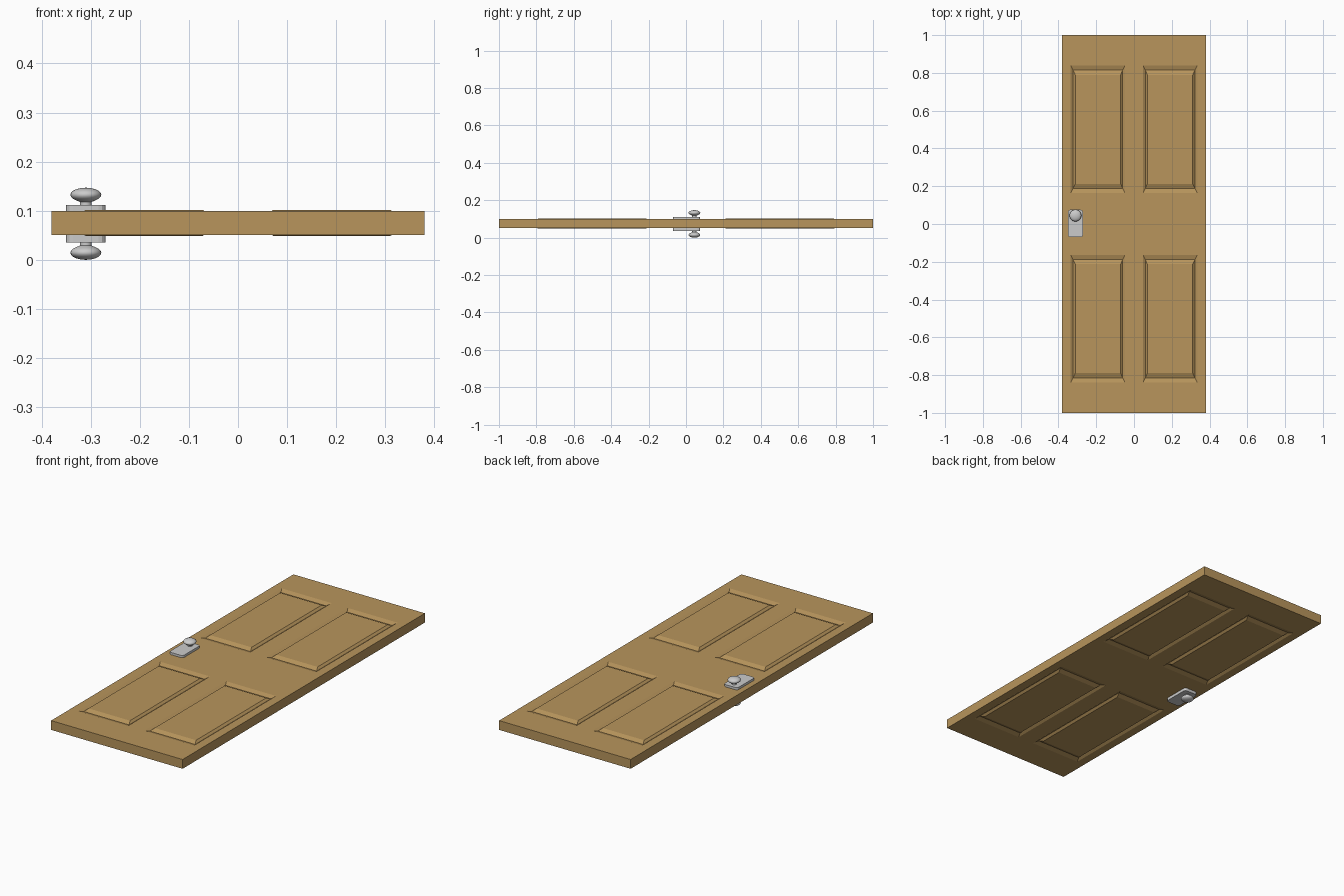
import bpy, bmesh
from math import pi, sin, cos

if "Cube" in bpy.data.objects:
    bpy.data.objects.remove(bpy.data.objects["Cube"])

CX, MID = -0.31, 0.0735          # hardware centre line in x and mid height


def finish(bm, name, mat=None, smooth=False):
    bmesh.ops.remove_doubles(bm, verts=bm.verts, dist=1e-5)
    bmesh.ops.recalc_face_normals(bm, faces=bm.faces)
    me = bpy.data.meshes.new(name)
    bm.to_mesh(me)
    bm.free()
    ob = bpy.data.objects.new(name, me)
    bpy.context.collection.objects.link(ob)
    if mat:
        me.materials.append(mat)
    if smooth:
        bpy.ops.object.select_all(action='DESELECT')
        ob.select_set(True)
        bpy.context.view_layer.objects.active = ob
        bpy.ops.object.shade_smooth_by_angle(angle=0.7)
    return ob


wood = bpy.data.materials.new("wood")
wood.diffuse_color = (0.48, 0.30, 0.107, 1)
wood.use_nodes = True
wood.node_tree.nodes["Principled BSDF"].inputs["Base Color"].default_value = wood.diffuse_color


# Door slab: grid of rails and stiles, each panel a groove with a raised field
def rect(bm, x0, x1, y0, y1, z):
    return [bm.verts.new(p) for p in
            ((x0, y0, z), (x1, y0, z), (x1, y1, z), (x0, y1, z))]


def panel(bm, x0, x1, y0, y1, z, s):
    # inset in x, inset in y, height relative to the slab face
    prev = rect(bm, x0, x1, y0, y1, z)
    for dx, dy, dz in ((0.013, 0.026, -0.008), (0.024, 0.05, 0.002)):
        ring = rect(bm, x0 + dx, x1 - dx, y0 + dy, y1 - dy, z + s * dz)
        for i in range(4):
            j = (i + 1) % 4
            bm.faces.new((prev[i], prev[j], ring[j], ring[i]))
        prev = ring
    bm.faces.new(prev)


xs = (-0.38, -0.335, -0.047, 0.047, 0.335, 0.38)
ys = (-1, -0.84, -0.163, 0.163, 0.84, 1)
ZB, ZT = 0.051, 0.0995
bm = bmesh.new()
for z, s in ((ZB, -1), (ZT, 1)):
    for i in range(5):
        for j in range(5):
            cell = (xs[i], xs[i + 1], ys[j], ys[j + 1])
            if i in (1, 3) and j in (1, 3):
                panel(bm, *cell, z, s)
            else:
                bm.faces.new(rect(bm, *cell, z))
for k in range(5):
    for e in (0, 5):
        for a, b in (((xs[k], ys[e]), (xs[k + 1], ys[e])),
                     ((xs[e], ys[k]), (xs[e], ys[k + 1]))):
            bm.faces.new([bm.verts.new(p) for p in
                          ((*a, ZB), (*b, ZB), (*b, ZT), (*a, ZT))])
finish(bm, "door_slab", wood)


# Lock plate with rounded corners
def plate(name, s):
    bm = bmesh.new()
    r, hx, hy, cy = 0.014, 0.04, 0.073, 0.003
    outline = []
    for q, (sx, sy) in enumerate(((1, 1), (-1, 1), (-1, -1), (1, -1))):
        for k in range(4):
            a = (q + k / 3) * pi / 2
            outline.append((CX + sx * (hx - r) + r * cos(a),
                            cy + sy * (hy - r) + r * sin(a)))
    f = bm.faces.new([bm.verts.new((x, y, MID + s * 0.022)) for x, y in outline])
    ext = bmesh.ops.extrude_face_region(bm, geom=[f])
    bmesh.ops.translate(bm, vec=(0, 0, s * 0.016), verts=[
        v for v in ext['geom'] if isinstance(v, bmesh.types.BMVert)])
    finish(bm, name)


# Turned knob: neck and flattened ball, revolved from one profile
def knob(name, s, n=24):
    prof = [(0.012, 0.035), (0.012, 0.0445)]
    for k in range(2, 11):
        a = -pi / 2 + k * pi / 10
        if k == 10:
            prof.append((0, 0.0735))
        else:
            prof.append((0.0315 * cos(a), 0.059 + 0.0145 * sin(a)))
    bm = bmesh.new()
    verts = [bm.verts.new((CX + r, 0.045, MID + s * z)) for r, z in prof]
    edges = [bm.edges.new(p) for p in zip(verts, verts[1:])]
    bmesh.ops.spin(bm, geom=verts + edges, cent=(CX, 0.045, 0), axis=(0, 0, 1),
                   angle=2 * pi, steps=n)
    finish(bm, name, smooth=True)


for side, s in (("top", 1), ("bottom", -1)):
    plate(side + "_lock_plate", s)
    knob(side + "_knob", s)
